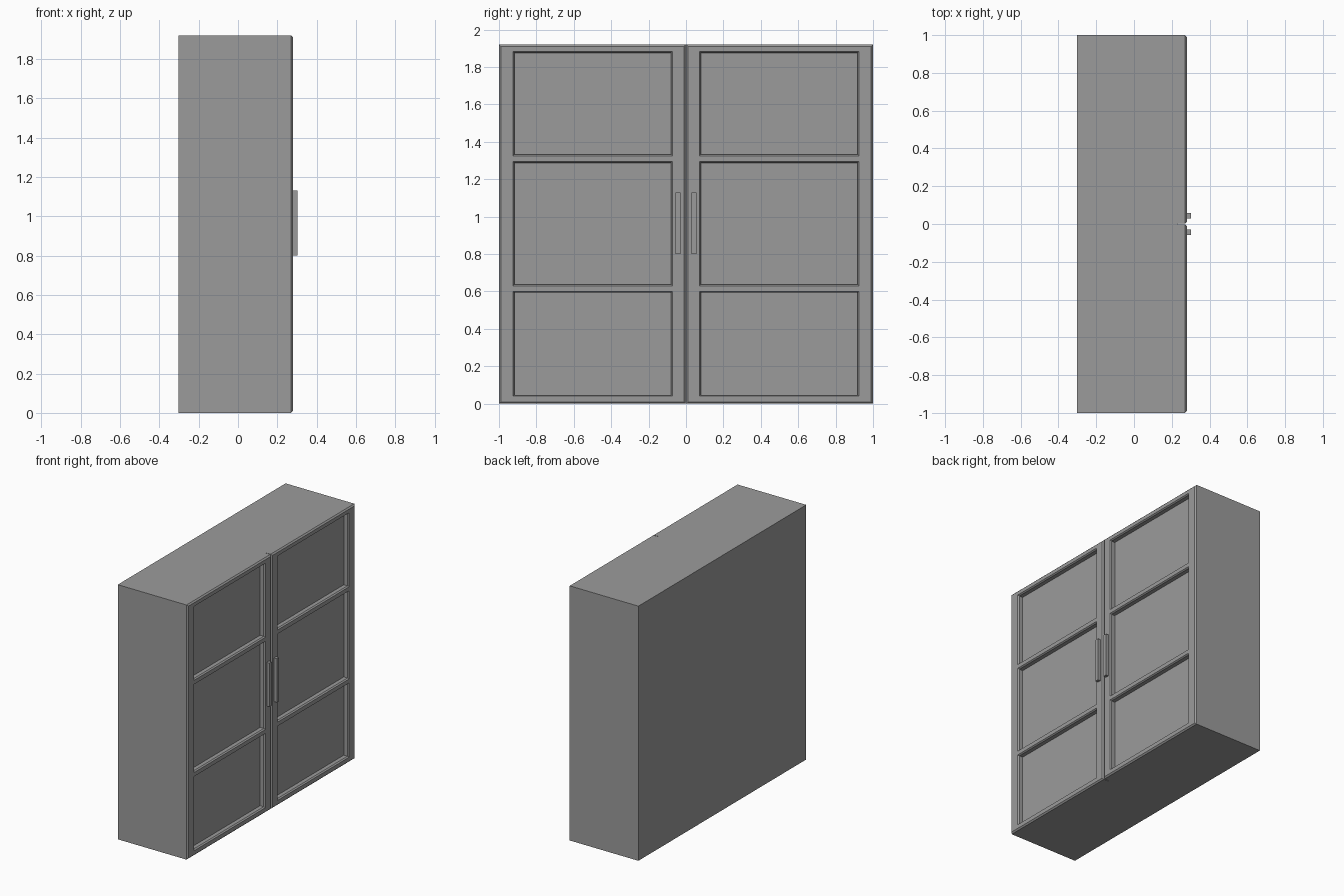
import bpy, bmesh

if "Cube" in bpy.data.objects:
    bpy.data.objects.remove(bpy.data.objects["Cube"])

grey = bpy.data.materials.new("grey")
grey.diffuse_color = (0.33, 0.33, 0.33, 1)
grey.use_nodes = True
grey.node_tree.nodes["Principled BSDF"].inputs["Base Color"].default_value = grey.diffuse_color

FRONT, BACK, DOOR_BACK = 0.28, -0.303, 0.23
HEIGHT, CHAMFER = 1.92, 0.01
PANEL_ROWS = [(0.04, 0.6), (0.63, 1.295), (1.325, 1.883)]


def finish(name, bm):
    bmesh.ops.recalc_face_normals(bm, faces=bm.faces)
    mesh = bpy.data.meshes.new(name)
    bm.to_mesh(mesh)
    bm.free()
    mesh.materials.append(grey)
    obj = bpy.data.objects.new(name, mesh)
    bpy.context.collection.objects.link(obj)
    return obj


def box(name, lo, hi):
    bm = bmesh.new()
    bmesh.ops.create_cube(bm, size=1)
    for v in bm.verts:
        v.co = [(a + b) / 2 + c * (b - a) for a, b, c in zip(lo, hi, v.co)]
    return finish(name, bm)


def door(name, side):
    y0, y1 = 0.002, 1.0
    ys = [y0 + CHAMFER, 0.072, 0.925, y1 - CHAMFER]
    zs = [CHAMFER] + [z for row in PANEL_ROWS for z in row] + [HEIGHT - CHAMFER]
    bm = bmesh.new()
    # front face as a grid of rails, stiles and panels
    grid = [[bm.verts.new((FRONT, y, z)) for z in zs] for y in ys]
    panels = []
    for i in range(len(ys) - 1):
        for j in range(len(zs) - 1):
            f = bm.faces.new((grid[i][j], grid[i + 1][j],
                              grid[i + 1][j + 1], grid[i][j + 1]))
            if i == 1 and j % 2 == 1:
                panels.append(f)
    # chamfered rim, then straight sides
    rim = [e for e in bm.edges if e.is_boundary]
    for grow, x in ((CHAMFER, FRONT - CHAMFER), (0, DOOR_BACK)):
        new = bmesh.ops.extrude_edge_only(bm, edges=rim)["geom"]
        for v in [g for g in new if isinstance(g, bmesh.types.BMVert)]:
            v.co.x = x
            v.co.y += grow * ((v.co.y > 0.9) - (v.co.y < 0.05))
            v.co.z += grow * ((v.co.z > 1.9) - (v.co.z < 0.02))
        rim = [g for g in new if isinstance(g, bmesh.types.BMEdge)]
    bmesh.ops.holes_fill(bm, edges=rim, sides=0)
    # recessed panels with a chamfered lip
    bmesh.ops.recalc_face_normals(bm, faces=bm.faces)
    bmesh.ops.inset_individual(bm, faces=panels, thickness=CHAMFER, depth=-CHAMFER)
    sunk = bmesh.ops.extrude_discrete_faces(bm, faces=panels)["faces"]
    for f in sunk:
        for v in f.verts:
            v.co.x = FRONT - 0.04
    for v in bm.verts:
        v.co.y *= side
    return finish(name, bm)


# cabinet body
box("cabinet_body", (BACK, -1, 0), (DOOR_BACK, 1, HEIGHT))

# pair of doors with bar handles
for label, s in (("left", -1), ("right", 1)):
    door(label + "_door", s)
    a, b = sorted((0.03 * s, 0.057 * s))
    box(label + "_handle", (FRONT, a, 0.80), (0.303, b, 1.13))
